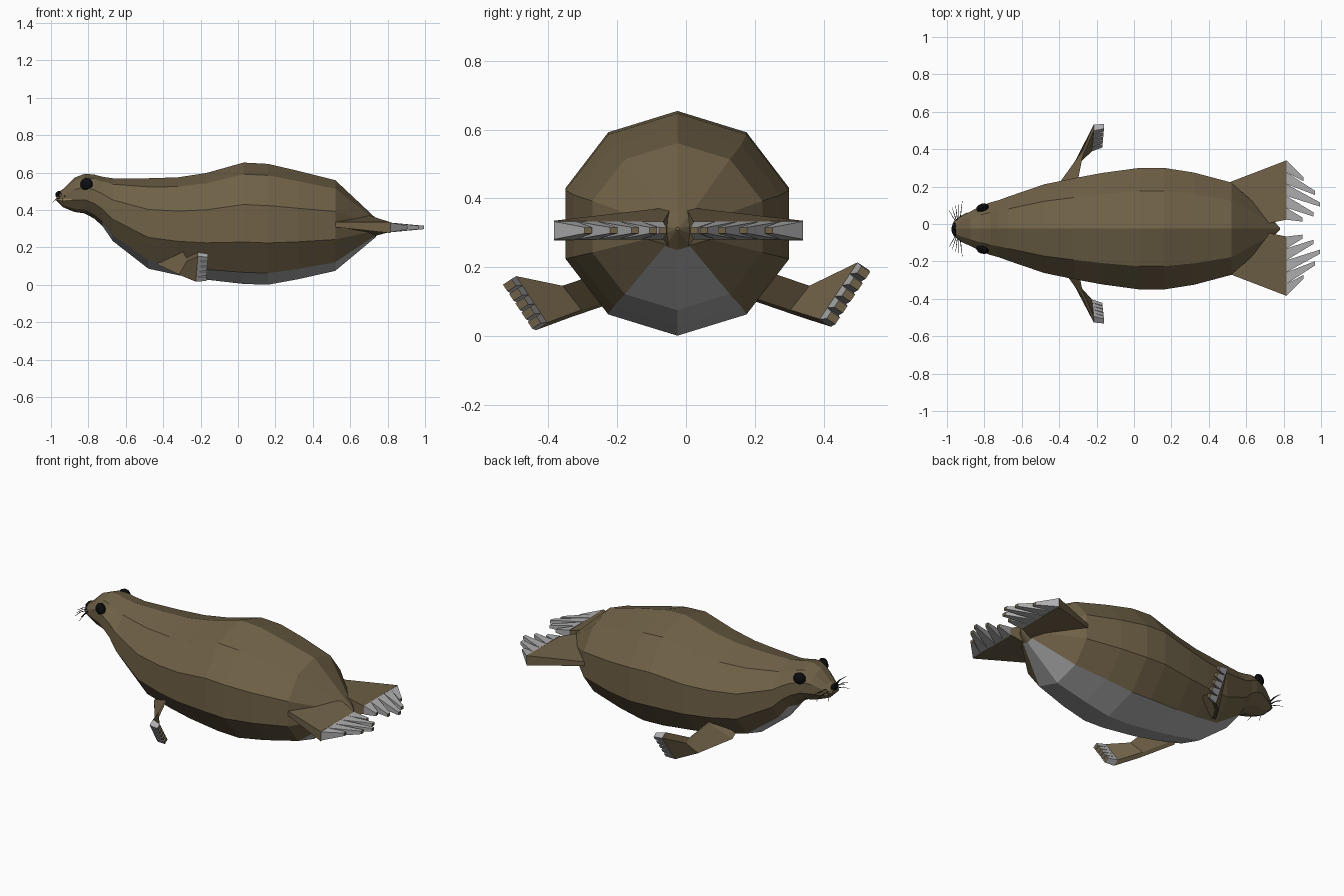
import bpy, bmesh, math
from mathutils import Vector as V

if "Cube" in bpy.data.objects:
    bpy.data.objects.remove(bpy.data.objects["Cube"])


def mat(name, r, g, b):
    m = bpy.data.materials.new(name)
    m.diffuse_color = (r, g, b, 1)
    m.use_nodes = True
    m.node_tree.nodes["Principled BSDF"].inputs["Base Color"].default_value = m.diffuse_color
    return m


BROWN = mat("brown fur", 0.16, 0.12, 0.063)
GREY = mat("pale grey", 0.43, 0.43, 0.44)
BLACK = mat("black", 0.004, 0.004, 0.005)
TAN = mat("mouth tan", 0.35, 0.25, 0.14)
CY = -0.025   # centre line of the body


def finish(bm, name, mats):
    bmesh.ops.recalc_face_normals(bm, faces=bm.faces[:])
    me = bpy.data.meshes.new(name)
    bm.to_mesh(me)
    bm.free()
    for m in mats:
        me.materials.append(m)
    ob = bpy.data.objects.new(name, me)
    bpy.context.collection.objects.link(ob)
    return ob


def loft(bm, rings, side_mat=0, cap_mat=0):
    """Skin a row of equal-sized rings and cap both ends."""
    vs = [[bm.verts.new(p) for p in r] for r in rings]
    n = len(vs[0])
    grid = []
    for a, b in zip(vs, vs[1:]):
        row = [bm.faces.new((a[j], a[(j + 1) % n], b[(j + 1) % n], b[j])) for j in range(n)]
        for f in row:
            f.material_index = side_mat
        grid.append(row)
    for end in (vs[0], vs[-1]):
        bm.faces.new(end).material_index = cap_mat
    return grid


# Body: ten-sided sections (x, top z, bottom z, half width)
SECTIONS = [
    (-0.97, 0.490, 0.450, 0.028), (-0.935, 0.513, 0.415, 0.060),
    (-0.875, 0.573, 0.390, 0.092), (-0.82, 0.594, 0.382, 0.120),
    (-0.77, 0.590, 0.355, 0.140), (-0.725, 0.578, 0.315, 0.152),
    (-0.67, 0.570, 0.235, 0.172), (-0.48, 0.570, 0.087, 0.237),
    (-0.32, 0.575, 0.052, 0.270), (-0.17, 0.598, 0.028, 0.298),
    (0.03, 0.654, 0.005, 0.325), (0.16, 0.647, 0.001, 0.325),
    (0.32, 0.610, 0.030, 0.300), (0.52, 0.560, 0.075, 0.247),
    (0.73, 0.363, 0.250, 0.060), (0.78, 0.316, 0.306, 0.005)]
rings = []
for x, top, bot, hw in SECTIONS:
    mid, h = (top + bot) / 2, (top - bot) / 2
    rings.append([(x, CY + hw / 0.951 * math.sin(k * math.pi / 5),
                   mid + h * math.cos(k * math.pi / 5)) for k in range(10)])
bm = bmesh.new()
faces = loft(bm, rings)
for row in faces[5:14]:           # belly stripe: the two lowest sides
    row[4].material_index = row[5].material_index = 1
finish(bm, "body", [BROWN, GREY])


def claws(bm, a, b, thick, tips, width, tip_thick):
    """Five tapering claws filling the edge a-b; grey sides, brown ends."""
    n = len(tips)
    for i, t in enumerate(tips):
        p, q = a.lerp(b, i / n), a.lerp(b, (i + 1) / n)
        w = (b - a).normalized() * width / 2
        s = thick.normalized() * tip_thick / 2
        h = thick / 2
        loft(bm, [[p - h, q - h, q + h, p + h],
                  [t - w - s, t + w - s, t + w + s, t - w + s]], 1, 0)


# Hind flippers: slab fans with claws
TIPS = [(0.905, 0.262), (0.968, 0.188), (0.995, 0.126), (0.96, 0.073), (0.90, 0.046)]
for s, side in ((1, "left"), (-1, "right")):
    def P(x, y, z):
        return V((x, CY + 0.003 + s * y, z))
    bm = bmesh.new()
    loft(bm, [[P(0.51, 0.245, 0.31), P(0.69, 0.02, 0.25), P(0.69, 0.02, 0.375), P(0.51, 0.245, 0.335)],
              [P(0.815, 0.362, 0.277), P(0.815, 0.045, 0.284), P(0.815, 0.045, 0.33), P(0.815, 0.362, 0.335)]])
    claws(bm, P(0.815, 0.362, 0.307), P(0.815, 0.045, 0.307), V((0, 0, 0.052)),
          [P(x, y, 0.307) for x, y in TIPS], 0.022, 0.018)
    finish(bm, side + "_hind_flipper", [BROWN, GREY])

# Front flippers: arm lofted from shoulder to hand, then claws
for s, side, a_hand, b_hand in ((1, "left", (0.515, 0.203), (0.405, 0.038)),
                                (-1, "right", (0.51, 0.163), (0.420, 0.028))):
    def P(x, y, z):
        return V((x, s * y, z))
    A, B = P(-0.215, *a_hand), P(-0.225, *b_hand)
    t = P(0, 0.033, -0.022)
    arm = [(P(-0.31, 0.20, 0.195), P(-0.43, 0.16, 0.12), t),
           (P(-0.275, 0.375, 0.135), P(-0.315, 0.32, 0.065), t), (A, B, t)]
    bm = bmesh.new()
    loft(bm, [[a - h / 2, b - h / 2, b + h / 2, a + h / 2] for a, b, h in arm])
    shift = P(0.055, 0.012, -0.002)
    claws(bm, A, B, t, [A.lerp(B, (i + 0.5) / 5) + shift for i in range(5)], 0.024, 0.03)
    finish(bm, side + "_front_flipper", [BROWN, GREY])


def blob(name, loc, scale, rot=0):
    bpy.ops.mesh.primitive_uv_sphere_add(segments=10, ring_count=6, location=loc,
                                         rotation=(math.pi / 2, 0, rot))
    ob = bpy.context.object
    ob.name = name
    ob.scale = scale
    ob.data.materials.append(BLACK)


# Face: eyes, nose, mouth line and whiskers
for s, side in ((1, "left"), (-1, "right")):
    blob(side + "_eye", (-0.81, CY + s * 0.112, 0.537), (0.036, 0.036, 0.022), s * 0.3)
blob("nose", (-0.957, CY - 0.003, 0.482), (0.02, 0.02, 0.036))

bm = bmesh.new()
for s in (1, -1):
    loft(bm, [[(x, CY + s * (w - 0.01), 0.452), (x, CY + s * w, 0.452),
               (x, CY + s * w, 0.458), (x, CY + s * (w - 0.01), 0.458)]
              for x, w in ((-0.973, 0.012), (-0.965, 0.038), (-0.935, 0.064), (-0.89, 0.088))])
finish(bm, "mouth_line", [TAN])

bm = bmesh.new()
for s in (1, -1):
    for i in range(5):
        root = V((-0.955 + 0.006 * i, CY + s * 0.04, 0.462 + 0.008 * (i % 3)))
        tip = root + V((-0.035 + 0.012 * i, s * (0.06 + 0.012 * i), -0.02 + 0.02 * (i % 3)))
        mid = root.lerp(tip, 0.5) + V((0, 0, 0.008))
        loft(bm, [[p + V((0, 0, r)), p + V((r, 0, -r)), p + V((-r, 0, -r))]
                  for p, r in ((root, 0.0022), (mid, 0.0018), (tip, 0.0008))])
finish(bm, "whiskers", [BLACK])
